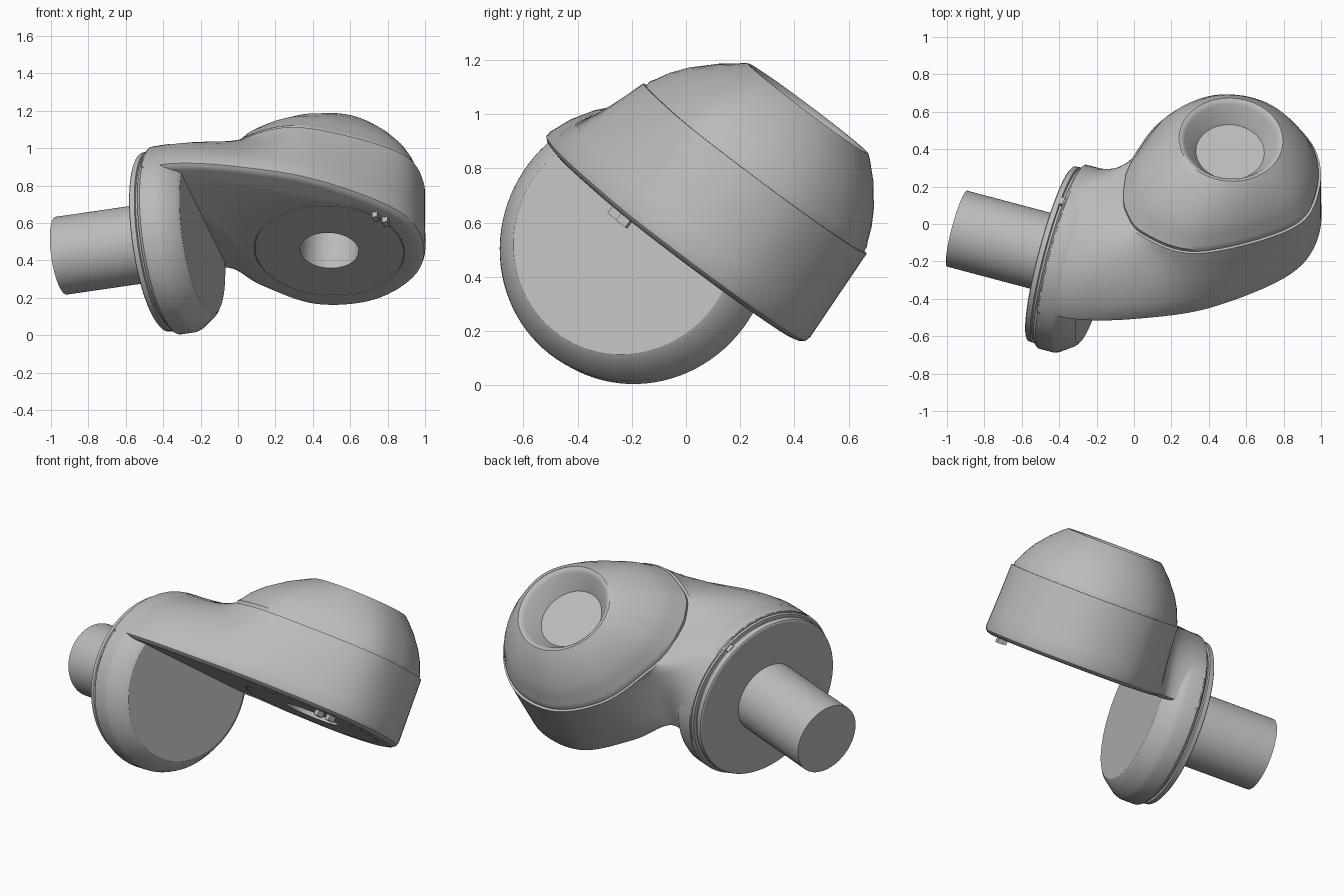
import bpy, bmesh, math
from mathutils import Vector, Matrix

if "Cube" in bpy.data.objects:
    bpy.data.objects.remove(bpy.data.objects["Cube"], do_unlink=True)

# Single material
grey = bpy.data.materials.new("plain_grey")
grey.use_nodes = True
COLOUR = (0.5, 0.5, 0.5, 1)
grey.diffuse_color = COLOUR
grey.node_tree.nodes["Principled BSDF"].inputs["Base Color"].default_value = COLOUR

# Working frame: u along the shaft, w along the swivel axis, origin under the swivel
u_axis = Vector((0.957, -0.254, 0.139)).normalized()
w_axis = Vector((0.043, 0.6, 0.8))
w_axis = (w_axis - u_axis * w_axis.dot(u_axis)).normalized()
v_axis = w_axis.cross(u_axis)
FRAME = Matrix((u_axis, v_axis, w_axis)).transposed().to_4x4()
FRAME.translation = (0.488, 0.025, 0.453)

SHAFT_V, SHAFT_W = -0.432, -0.114   # shaft axis position
FLANGE_R = 0.508
SEAM = 0.41                         # height of the cap seam
SIDES = 96


def finish(name, bm):
    bmesh.ops.recalc_face_normals(bm, faces=bm.faces)
    mesh = bpy.data.meshes.new(name)
    bm.to_mesh(mesh)
    bm.free()
    mesh.materials.append(grey)
    obj = bpy.data.objects.new(name, mesh)
    bpy.context.collection.objects.link(obj)
    obj.matrix_world = FRAME
    return obj


def loft(name, rings, closed=False):
    """Skin a list of equal-length rings; cap the ends or close the loop."""
    bm = bmesh.new()
    loops = [[bm.verts.new(p) for p in ring] for ring in rings]
    pairs = list(zip(loops, loops[1:]))
    if closed:
        pairs.append((loops[-1], loops[0]))
    else:
        bm.faces.new(loops[0])
        bm.faces.new(loops[-1])
    for low, high in pairs:
        for i in range(len(low)):
            j = (i + 1) % len(low)
            bm.faces.new((low[i], low[j], high[j], high[i]))
    return finish(name, bm)


def box(name, centre, size):
    bm = bmesh.new()
    bmesh.ops.create_cube(bm, size=1)
    bmesh.ops.scale(bm, vec=size, verts=bm.verts)
    bmesh.ops.translate(bm, vec=centre, verts=bm.verts)
    return finish(name, bm)


def smooth(obj, degrees=30):
    bpy.ops.object.select_all(action='DESELECT')
    obj.select_set(True)
    bpy.context.view_layer.objects.active = obj
    bpy.ops.object.shade_smooth_by_angle(angle=math.radians(degrees))


def circle():
    for i in range(SIDES):
        t = math.tau * i / SIDES
        yield math.cos(t), math.sin(t)


def shaft_ring(u, r):
    return [(u, SHAFT_V + r * c, SHAFT_W + r * s) for c, s in circle()]


def swivel_ring(w, r):
    return [(r * c, r * s, w) for c, s in circle()]


def spline(points, steps=8):
    """Open smooth curve through 2D points."""
    p = [points[0]] + points + [points[-1]]
    out = []
    for a, b, c, d in zip(p, p[1:], p[2:], p[3:]):
        for k in range(steps):
            t = k / steps
            out.append(b + 0.5 * t * ((c - a) + t * ((2 * a - 5 * b + 4 * c - d)
                                      + t * (3 * (b - c) + d - a))))
    return out + [points[-1]]


def outline(w):
    """Body outline at height w: swivel circle flowing into the flange chord."""
    s = w / SEAM
    chord = math.sqrt(max(0, FLANGE_R ** 2 - (w - SHAFT_W) ** 2))
    mix = lambda a, b, k=s: Vector(a).lerp(Vector(b), k)
    top = w >= SEAM
    radius = 0.515 - 0.02 * s
    pts = [Vector((-0.53, -0.2)) if top else Vector((-0.78, SHAFT_V + chord)),
           mix((-0.58, 0.05), (-0.52, -0.07))]
    for deg in (152, 115, 78, 40, 5, -30):
        t = math.radians(deg)
        pts.append(Vector((radius * math.cos(t), radius * math.sin(t))))
    bulge = s ** 1.6
    pts += [mix((0.1, -0.612), (0, -0.565), bulge),
            mix((-0.27, -0.815), (-0.32, -0.55), bulge),
            Vector((-0.46, -0.43)) if top
            else Vector((-0.56, SHAFT_V - chord + 0.012)),
            Vector((-0.51, -0.31)) if top else Vector((-0.78, SHAFT_V - chord))]
    return spline(pts)


def inset(points, d):
    out = []
    for i, p in enumerate(points):
        t = (points[(i + 1) % len(points)] - points[i - 1]).normalized()
        out.append(p + d * Vector((t.y, -t.x)))
    return out


def lift(points, w):
    return [(p.x, p.y, w) for p in points]


# Elbow body with a rounded lower edge
rings = [lift(inset(outline(0), d), w)
         for w, d in ((0, 0.045), (0.006, 0.022), (0.018, 0.008))]
rings += [lift(outline(w), w)
          for w in (0.04, 0.12, 0.2, 0.26, 0.31, 0.345, 0.37, 0.388, SEAM)]
body = loft("elbow_body", rings)

# Bore and ring groove in the underside
cutters = [loft("bore_cutter", [swivel_ring(-0.1, 0.157), swivel_ring(0.3, 0.157)]),
           loft("groove_cutter", [swivel_ring(-0.02, 0.398), swivel_ring(-0.02, 0.402),
                                  swivel_ring(0.008, 0.402), swivel_ring(0.008, 0.398)],
                closed=True)]
bpy.context.view_layer.update()
bpy.context.view_layer.objects.active = body
for cutter in cutters:
    cutter.hide_render = True
    mod = body.modifiers.new("cut", 'BOOLEAN')
    mod.operation = 'DIFFERENCE'
    mod.solver = 'EXACT'
    mod.object = cutter
    bpy.ops.object.modifier_apply(modifier=mod.name)
for cutter in cutters:
    bpy.data.objects.remove(cutter, do_unlink=True)
smooth(body)

# Domed cap that narrows to a round rim with a dished socket
base = inset(outline(SEAM), 0.014)
aim = [p.normalized() for p in base]
RIM = 0.278
rings = []
for w, k in ((0.395, 0), (0.43, 0), (0.445, 0.04), (0.5, 0.15), (0.56, 0.32),
             (0.64, 0.63), (0.695, 0.91), (0.71, 1)):
    rings.append(lift([p.lerp(a * RIM, k) for p, a in zip(base, aim)], w))
for w, r in ((0.708, 0.265), (0.693, 0.248), (0.6, 0.183)):
    rings.append(lift([a * r for a in aim], w))
smooth(loft("swivel_cap", rings), 35)

# Flange: thin collar, groove, then a lip with a rounded inner shoulder
flange_profile = ((-0.84, 0.475), (-0.835, 0.483), (-0.808, 0.486), (-0.804, 0.474),
                  (-0.792, 0.474), (-0.789, 0.494), (-0.772, FLANGE_R),
                  (-0.69, FLANGE_R), (-0.665, 0.5), (-0.59, 0.447), (-0.575, 0.425))
smooth(loft("flange", [shaft_ring(u, r) for u, r in flange_profile]))

# Drive shaft
smooth(loft("drive_shaft", [shaft_ring(-1.363, 0.21), shaft_ring(-0.8, 0.21)]))

# Locating key on the flange and stop pins under the body
box("flange_key", (-0.798, SHAFT_V, SHAFT_W + 0.474), (0.03, 0.045, 0.03))
for i, (u, v) in enumerate(((0.335, -0.25), (0.375, -0.195))):
    box(f"stop_pin_{i + 1}", (u, v, -0.01), (0.03, 0.045, 0.045))
